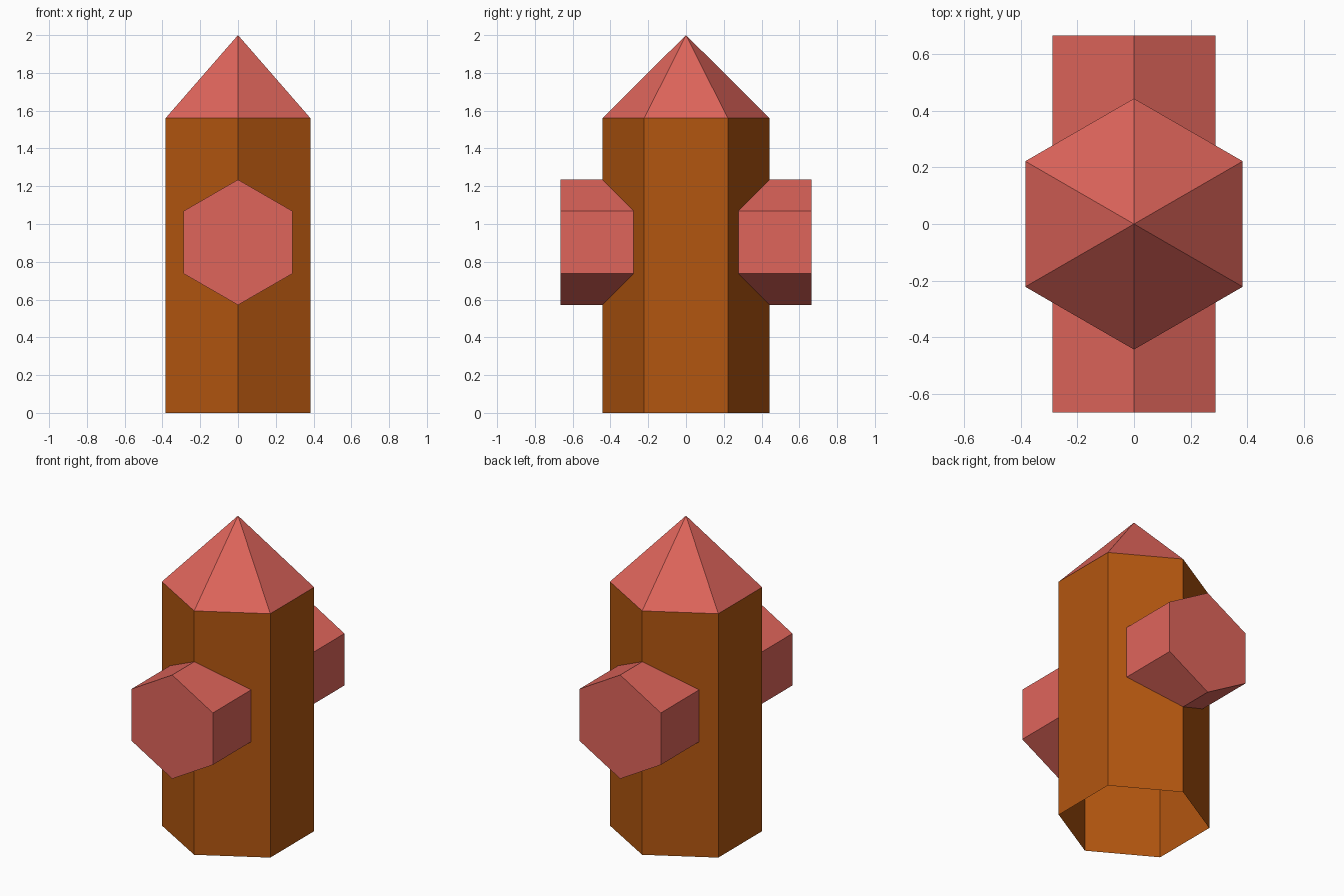
import bpy, bmesh, math
from mathutils import Vector

if "Cube" in bpy.data.objects:
    bpy.data.objects.remove(bpy.data.objects["Cube"])


def material(name, rgb):
    m = bpy.data.materials.new(name)
    m.diffuse_color = (*rgb, 1.0)
    m.use_nodes = True
    m.node_tree.nodes["Principled BSDF"].inputs["Base Color"].default_value = m.diffuse_color
    return m


RED = material("soft_red", (0.74, 0.13, 0.105))
BROWN = material("orange_brown", (0.45, 0.093, 0.005))


def hex_ring(bm, radius, place):
    """Six vertices with a corner on the local second axis."""
    angles = [math.pi / 2 + i * math.pi / 3 for i in range(6)]
    return [bm.verts.new(place(radius * math.cos(a), radius * math.sin(a))) for a in angles]


def sides(bm, a, b):
    for i in range(6):
        j = (i + 1) % 6
        bm.faces.new((a[i], a[j], b[j], b[i]))


def finish(name, bm, mat):
    bmesh.ops.recalc_face_normals(bm, faces=bm.faces)
    mesh = bpy.data.meshes.new(name)
    bm.to_mesh(mesh)
    bm.free()
    mesh.materials.append(mat)
    bpy.context.collection.objects.link(bpy.data.objects.new(name, mesh))


# Hollow hexagonal body, open underneath
bm = bmesh.new()
low = hex_ring(bm, 0.443, lambda u, v: Vector((u, v, 0)))
high = hex_ring(bm, 0.443, lambda u, v: Vector((u, v, 1.56)))
sides(bm, low, high)
finish("body", bm, BROWN)

# Pointed six-sided cap
bm = bmesh.new()
rim = hex_ring(bm, 0.443, lambda u, v: Vector((u, v, 1.56)))
tip = bm.verts.new((0, 0, 2))
for i in range(6):
    bm.faces.new((rim[i], rim[(i + 1) % 6], tip))
finish("pointed_cap", bm, RED)

# Hexagonal cross bar running through the body, a nozzle at front and back
bm = bmesh.new()
front = hex_ring(bm, 0.332, lambda u, v: Vector((u, -0.665, 0.903 + v)))
back = hex_ring(bm, 0.332, lambda u, v: Vector((u, 0.665, 0.903 + v)))
sides(bm, front, back)
bm.faces.new(front)
bm.faces.new(back)
finish("nozzle_bar", bm, RED)
